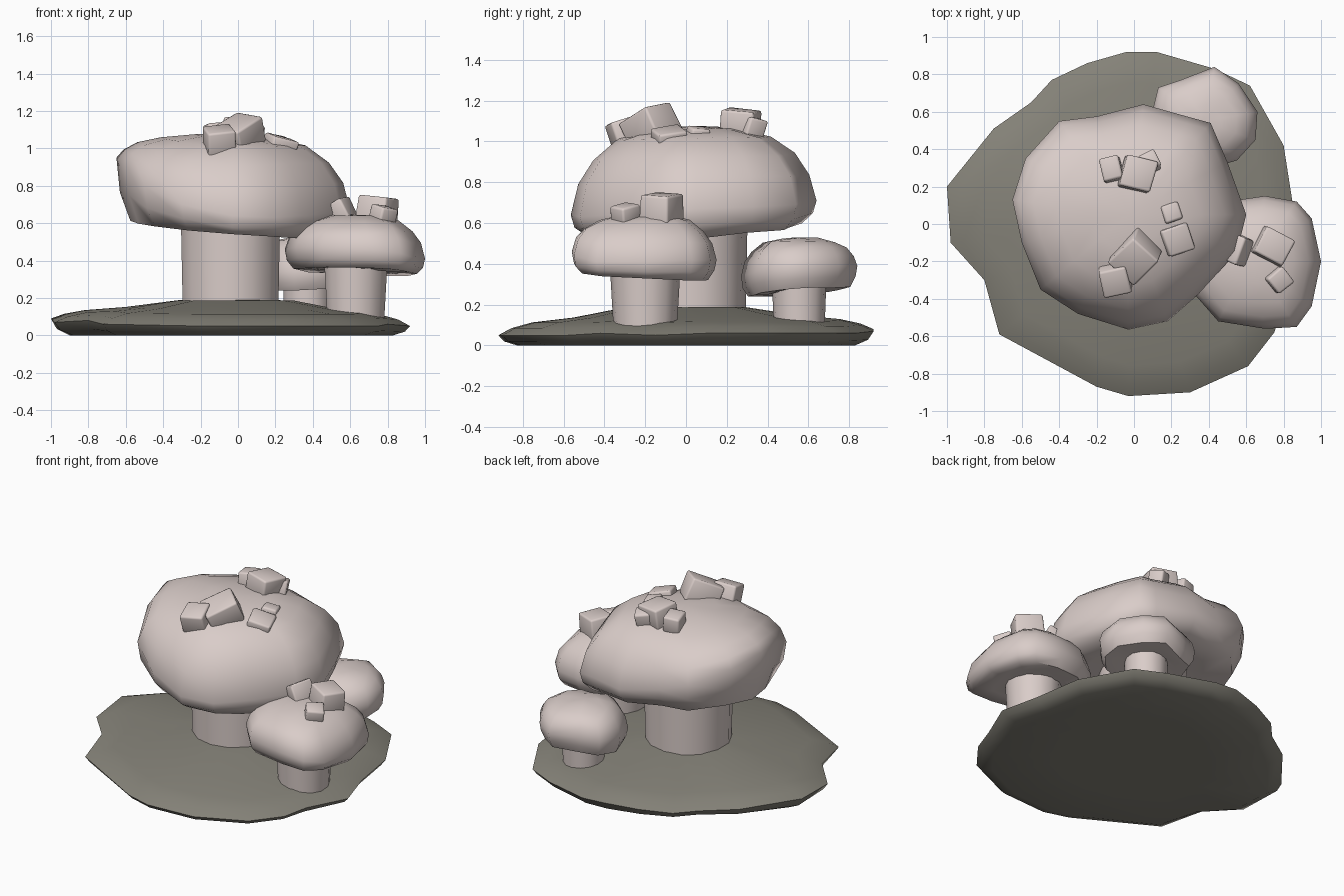
import bpy, bmesh, math, random
from mathutils import Vector, Matrix, Euler

if "Cube" in bpy.data.objects:
    bpy.data.objects.remove(bpy.data.objects["Cube"])

random.seed(4)


def material(name, rgb):
    m = bpy.data.materials.new(name)
    m.diffuse_color = (*rgb, 1)
    m.use_nodes = True
    m.node_tree.nodes["Principled BSDF"].inputs["Base Color"].default_value = m.diffuse_color
    return m


PINK = material("pale pink flesh", (0.70, 0.61, 0.585))
EARTH = material("grey brown earth", (0.235, 0.225, 0.19))


def finish(name, bm, mat, angle):
    bmesh.ops.recalc_face_normals(bm, faces=bm.faces)
    me = bpy.data.meshes.new(name)
    bm.to_mesh(me)
    bm.free()
    me.materials.append(mat)
    ob = bpy.data.objects.new(name, me)
    bpy.context.collection.objects.link(ob)
    bpy.ops.object.select_all(action='DESELECT')
    ob.select_set(True)
    bpy.context.view_layer.objects.active = ob
    bpy.ops.object.shade_smooth_by_angle(angle=math.radians(angle))
    return ob


def loft(name, mat, centre, rim, under, over, bottom, top, wobble=0.0, angle=60):
    """Shell grown from an uneven rim; rings are (scale, blend from rim height to bottom/top)."""
    cx, cy = centre
    bm = bmesh.new()
    rings = [(s, f, bottom) for s, f in under] + [(1, 0, top)] + [(s, f, top) for s, f in over]
    loops = []
    for s, f, target in rings:
        loop = []
        for x, y, z in rim:
            px, py = cx + (x - cx) * s, cy + (y - cy) * s
            h = z + (target(px, py) - z) * f
            if 0.25 < s < 0.99:
                h += random.uniform(-wobble, wobble)
            loop.append(bm.verts.new((px, py, h)))
        loops.append(loop)
    n = len(rim)
    for a, b in zip(loops, loops[1:]):
        for i in range(n):
            j = (i + 1) % n
            bm.faces.new((a[i], a[j], b[j], b[i]))
    for loop, target in ((loops[0], bottom), (loops[-1], top)):
        c = bm.verts.new((cx, cy, target(cx, cy)))
        for i in range(n):
            bm.faces.new((loop[i], loop[(i + 1) % n], c))
    return finish(name, bm, mat, angle)


def stem(name, x, y, z0, z1, r0, r1):
    bm = bmesh.new()
    bmesh.ops.create_cone(bm, cap_ends=True, segments=14, radius1=r0, radius2=r1, depth=z1 - z0,
                          matrix=Matrix.Translation((x, y, (z0 + z1) / 2)))
    finish(name, bm, PINK, 40)


def chunk(name, loc, size, rot):
    """Slightly uneven cube with softened edges."""
    bm = bmesh.new()
    bmesh.ops.create_cube(bm, size=1)
    for v in bm.verts:
        v.co *= random.uniform(0.94, 1.04)
    spin = Euler([math.radians(a) for a in rot]).to_matrix().to_4x4()
    bm.transform(Matrix.Translation(loc) @ spin @ Matrix.Diagonal((*size, 1)))
    bmesh.ops.bevel(bm, geom=bm.edges[:], offset=0.012, segments=2, profile=0.5, affect='EDGES')
    finish(name, bm, PINK, 50)


# Ground mound
ground_rim = [(-1.0, 0.2, .09), (-.75, .51, .07), (-.55, .65, .06), (-.44, .77, .06), (-.25, .86, .07),
              (-.04, .92, .08), (.12, .92, .07), (.43, .83, .06), (.62, .74, .06), (.80, .42, .06),
              (.85, .1, .06), (.92, -.15, .05), (.80, -.42, .06), (.75, -.58, .05), (.61, -.76, .05),
              (.3, -.90, .05), (-.03, -.92, .05), (-.2, -.87, .05), (-.72, -.59, .06), (-.80, -.30, .08),
              (-.98, -.1, .07)]
loft("ground_mound", EARTH, (0, 0), ground_rim,
     under=[(.5, 1), (.9, 1), (.97, .6)], over=[(.93, .25), (.82, .45), (.6, .62), (.32, .98)],
     bottom=lambda x, y: 0.0, top=lambda x, y: 0.19, wobble=0.0)

# Cap rings shared by all mushrooms
UNDER = [(.3, .85), (.6, .95), (.88, 1), (.97, .55)]
OVER = [(.94, .36), (.82, .63), (.62, .85), (.32, .97)]

# Large mushroom
stem("large_stem", -.04, .03, .14, .62, .262, .272)
large_rim = [(-.65, .13, .95), (-.58, .35, .90), (-.40, .55, .82), (-.2, .575, .75), (.05, .64, .71),
             (.3, .57, .70), (.41, .54, .69), (.5, .33, .68), (.6, .05, .67), (.55, -.15, .66),
             (.34, -.38, .64), (.18, -.52, .63), (-.03, -.565, .64), (-.3, -.48, .70),
             (-.5, -.35, .80), (-.6, -.1, .92)]
loft("large_cap", PINK, (-.03, .05), large_rim, UNDER, OVER,
     bottom=lambda x, y: .565 - .08 * x + .06 * y, top=lambda x, y: 1.075, wobble=.006)

# Medium mushroom
stem("medium_stem", .63, -.2, .07, .42, .155, .175)
medium_rim = [(1.0, -.2, .41), (.95, .03, .42), (.87, .12, .42), (.70, .15, .42), (.5, .12, .43),
              (.34, .0, .45), (.25, -.18, .46), (.31, -.36, .47), (.45, -.52, .47), (.7, -.56, .46),
              (.87, -.55, .44), (.95, -.44, .41)]
loft("medium_cap", PINK, (.63, -.2), medium_rim, UNDER, OVER,
     bottom=lambda x, y: .34 - .04 * (x - .63) - .06 * (y + .2), top=lambda x, y: .645, wobble=.006)

# Small mushroom
stem("small_stem", .37, .555, .09, .36, .125, .135)
small_rim = [(.66, .6, .39), (.56, .75, .39), (.43, .84, .39), (.25, .77, .38), (.13, .73, .37),
             (.09, .57, .36), (.15, .4, .34), (.3, .27, .34), (.45, .31, .35), (.55, .34, .36),
             (.65, .45, .38)]
loft("small_cap", PINK, (.37, .55), small_rim, UNDER, OVER,
     bottom=lambda x, y: .26 + .06 * (x - .37) + .09 * (y - .55), top=lambda x, y: .53, wobble=.006)

# Wart chunks on the large and medium caps
chunks = [
    ((.01, -.175, 1.075), (.19, .21, .15), (25, 8, -42)),
    ((-.10, -.29, 1.035), (.15, .15, .15), (18, -6, 12)),
    ((.23, -.085, 1.025), (.15, .15, .07), (8, 14, 20)),
    ((.20, .06, 1.04), (.10, .10, .06), (-4, 10, 18)),
    ((-.12, .295, 1.08), (.11, .13, .11), (-6, -4, 14)),
    ((.02, .265, 1.09), (.17, .17, .13), (-6, 4, -15)),
    ((.08, .325, 1.06), (.10, .10, .12), (-14, 10, 25)),
    ((.745, -.12, .665), (.18, .16, .16), (-4, 5, -28)),
    ((.775, -.30, .645), (.11, .11, .09), (12, 8, 40)),
    ((.56, -.14, .665), (.09, .15, .12), (4, -28, -22)),
]
for i, (loc, size, rot) in enumerate(chunks):
    chunk(f"cap_chunk_{i + 1}", loc, size, rot)
